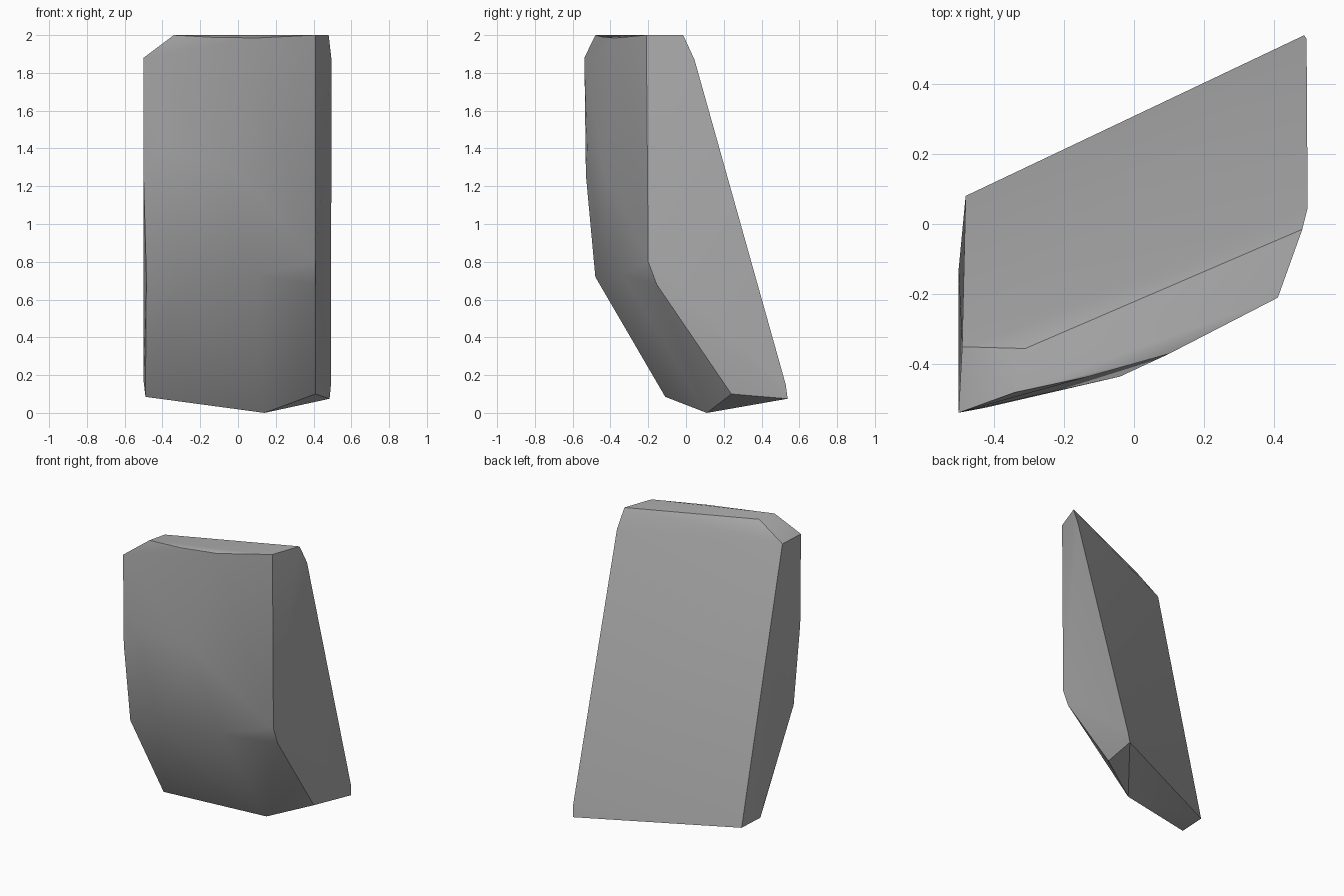
import bpy
import bmesh

cube = bpy.data.objects.get("Cube")
if cube:
    bpy.data.objects.remove(cube, do_unlink=True)

# Single stone colour
stone = bpy.data.materials.new("stone grey")
stone.use_nodes = True
colour = (0.42, 0.42, 0.42, 1)
stone.diffuse_color = colour
stone.node_tree.nodes["Principled BSDF"].inputs["Base Color"].default_value = colour

# Corner outlines of the leaning slab
top_rim = [(-.31, -.355, 2), (.48, -.015, 2), (.41, -.21, 2),
           (.1, -.37, 1.985), (-.13, -.435, 1.988), (-.34, -.48, 2)]
shoulder = [(-.5, -.538, 1.88), (-.49, -.35, 1.88), (.495, .045, 1.87)]
front_bulge = [(-.5, -.53, 1.26), (-.42, -.523, 1.4), (-.04, -.435, 1.3)]
front_crease = [(-.485, -.48, .72), (-.3, -.445, .71), (.1, -.335, .73),
                (.41, -.2, .8), (.41, -.155, .68)]
foot = [(-.49, -.11, .085), (-.5, -.13, .17), (-.48, .08, .085),
        (.14, .11, 0), (.41, .24, .1), (.485, .538, .075), (.492, .528, .15)]

# Faceted stone wrapped around the corners
bm = bmesh.new()
for point in top_rim + shoulder + front_bulge + front_crease + foot:
    bm.verts.new(point)
hull = bmesh.ops.convex_hull(bm, input=bm.verts)
loose = [v for v in bm.verts if not v.link_faces]
bmesh.ops.delete(bm, geom=loose, context='VERTS')
bmesh.ops.dissolve_limit(bm, angle_limit=.02, verts=bm.verts, edges=bm.edges)
bmesh.ops.recalc_face_normals(bm, faces=bm.faces)

mesh = bpy.data.meshes.new("standing_stone")
bm.to_mesh(mesh)
bm.free()
mesh.materials.append(stone)
rock = bpy.data.objects.new("standing_stone", mesh)
bpy.context.collection.objects.link(rock)

# Soft bends with crisp corners
bpy.ops.object.select_all(action='DESELECT')
rock.select_set(True)
bpy.context.view_layer.objects.active = rock
bpy.ops.object.shade_smooth_by_angle(angle=.66)
